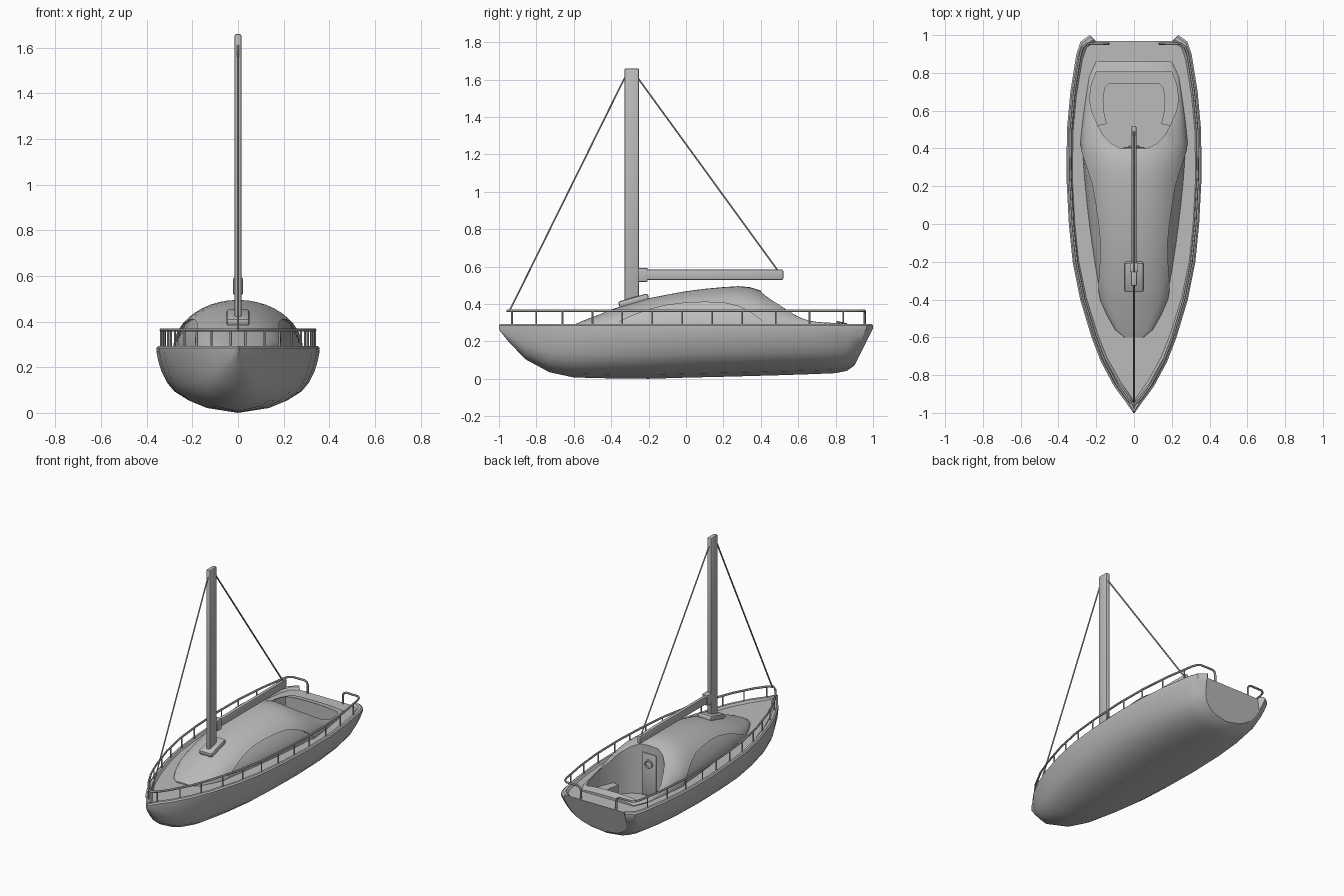
import bpy, bmesh, math
from mathutils import Vector

cube = bpy.data.objects.get("Cube")
if cube:
    bpy.data.objects.remove(cube, do_unlink=True)

grey = bpy.data.materials.new("plain_grey")
grey.use_nodes = True
COLOUR = (0.5, 0.5, 0.5, 1)
grey.diffuse_color = COLOUR
grey.node_tree.nodes["Principled BSDF"].inputs["Base Color"].default_value = COLOUR
parts = []


def add(name, data):
    ob = bpy.data.objects.new(name, data)
    bpy.context.scene.collection.objects.link(ob)
    data.materials.append(grey)
    parts.append(ob)
    return ob


def finish(name, bm):
    bmesh.ops.remove_doubles(bm, verts=bm.verts, dist=0.0004)
    bmesh.ops.recalc_face_normals(bm, faces=bm.faces)
    me = bpy.data.meshes.new(name)
    bm.to_mesh(me)
    bm.free()
    return add(name, me)


def loft(name, halves):
    """Skin mirrored half sections; each runs from the first edge to the centre line."""
    bm = bmesh.new()
    rings = []
    for half in halves:
        full = half + [(-x, y, z) for x, y, z in reversed(half[:-1])]
        rings.append([bm.verts.new(p) for p in full])
    for a, b in zip(rings, rings[1:]):
        for i in range(len(a)):
            j = (i + 1) % len(a)
            bm.faces.new((a[i], a[j], b[j], b[i]))
    bm.faces.new(rings[0])
    bm.faces.new(rings[-1])
    return finish(name, bm)


def prism(name, outline, bottom, top):
    bm = bmesh.new()
    face = bm.faces.new([bm.verts.new((x, y, bottom)) for x, y in outline])
    new = bmesh.ops.extrude_face_region(bm, geom=[face])["geom"]
    bmesh.ops.translate(bm, vec=(0, 0, top - bottom),
                        verts=[v for v in new if isinstance(v, bmesh.types.BMVert)])
    return finish(name, bm)


def block(name, centre, size, bevel, tilt=0):
    bm = bmesh.new()
    bmesh.ops.create_cube(bm, size=1)
    bmesh.ops.scale(bm, vec=size, verts=bm.verts)
    ob = finish(name, bm)
    ob.location = centre
    ob.rotation_euler.x = tilt
    mod = ob.modifiers.new("Bevel", "BEVEL")
    mod.width, mod.segments = bevel, 2
    return ob


def tube(name, points, radius):
    cu = bpy.data.curves.new(name, "CURVE")
    cu.dimensions = "3D"
    cu.bevel_depth, cu.bevel_resolution, cu.use_fill_caps = radius, 1, True
    sp = cu.splines.new("POLY")
    sp.points.add(len(points) - 1)
    for p, co in zip(sp.points, points):
        p.co = (*co, 1)
    return add(name, cu)


def mirrored(pts):
    return pts + [(-x, y) for x, y in reversed(pts)]


# Hull: sheer y, keel y, half width, keel height
STATIONS = [(-1, -1, .004, .262), (-.95, -.95, .038, .2), (-.86, -.86, .105, .105),
            (-.73, -.73, .175, .035), (-.6, -.6, .225, .007), (-.4, -.4, .285, .002),
            (-.2, -.2, .325, 0), (0, 0, .345, .006), (.25, .25, .358, .012),
            (.5, .5, .355, .019), (.7, .68, .337, .025), (.9, .8, .305, .03),
            (.965, .86, .283, .042), (1, .9, .235, .07)]
SECTION = [(1, 1), (.975, .83), (.935, .65), (.87, .47), (.78, .32), (.62, .18), (.42, .08), (0, 0)]
SHEER = .27
halves = []
for yt, yb, w, keel in STATIONS:
    half = [(max(w - d, w * .3), yt * (1 - d), z)
            for d, z in ((.032, .28), (.022, .293), (.008, .293), (0, .285))]
    for sx, sz in SECTION:
        half.append((w * sx, yb + (yt - yb) * sz, keel + (SHEER - keel) * sz))
    halves.append(half)
hull = loft("hull", halves)

# Cabin and coaming: y, half width, height above the deck
CABIN = [(-.6, .05, .003), (-.56, .1, .022), (-.48, .145, .052), (-.4, .18, .085),
         (-.35, .193, .102), (-.3, .205, .117), (-.2, .222, .145), (-.1, .237, .165),
         (0, .25, .183), (.1, .262, .196), (.2, .272, .205), (.28, .279, .21),
         (.34, .283, .205), (.39, .285, .19), (.43, .284, .174), (.5, .277, .145),
         (.55, .271, .115), (.62, .262, .08), (.7, .25, .05), (.78, .237, .03), (.86, .2, .012)]
DECK = .285
halves = []
for y, w, h in CABIN:
    # Side panels are sunk below an arched line
    t = (y - .13) / (.52 if y < .13 else .3)
    arch = .125 * max(0, 1 - abs(t) ** 2.5)
    sink = .014 * min(1, arch / .03)
    start = math.asin(arch / h)
    half = [(w - sink, y, DECK - .015)]
    for f in (0, .5, 1):
        half.append((w * math.sqrt(1 - (arch * f / h) ** 2) - sink, y, DECK + arch * f))
    for i in range(8):
        a = start + (math.pi / 2 - start) * i / 7
        half.append((w * math.cos(a) if i < 7 else 0, y, DECK + h * math.sin(a)))
    halves.append(half)
cabin = loft("cabin", halves)

# Cockpit well cut through cabin and hull
FLOOR = .12
sides = [(.19, .52), (.225, .6), (.235, .66), (.225, .74), (.2, .805)]
cutter = prism("cockpit_cutter", mirrored([(.07, .4), (.12, .425), (.16, .465)] + sides), FLOOR, 1)
cutter.hide_render = True
for ob in (hull, cabin):
    mod = ob.modifiers.new("Cockpit", "BOOLEAN")
    mod.operation, mod.solver, mod.object = "DIFFERENCE", "EXACT", cutter

# Cockpit fittings
inner = [(.13, .745), (.155, .72), (.163, .66), (.16, .6), (.145, .53)]
outline = sides + [(-x, y) for x, y in reversed(sides)]
outline += [(-x, y) for x, y in reversed(inner)] + inner
prism("cockpit_bench", outline, FLOOR - .005, .21)
block("cabin_door", (0, .401, .27), (.11, .012, .29), .003)
ring = [(.026 * math.cos(a), .409, .345 + .026 * math.sin(a))
        for a in (math.tau * i / 16 for i in range(16))]
tube("door_porthole", ring, .006).data.splines[0].use_cyclic_u = True

# Mast and boom
block("mast_foot", (0, -.28, .418), (.1, .165, .035), .012, math.radians(16))
block("mast", (0, -.29, 1.035), (.032, .08, 1.25), .011)
block("boom_bracket", (0, -.23, .555), (.044, .05, .075), .006)
block("boom", (0, .145, .556), (.026, .75, .056), .008)
tube("fore_stay", [(0, -.945, .36), (0, -.32, 1.625)], .005)
tube("back_stay", [(0, -.255, 1.605), (0, .49, .58)], .005)


# Railings
def half_width(y):
    for a, b in zip(STATIONS, STATIONS[1:]):
        if a[0] <= y <= b[0]:
            return a[2] + (b[2] - a[2]) * (y - a[0]) / (b[0] - a[0])


RAIL = .363
for side, s in (("left", 1), ("right", -1)):
    def at(y, z):
        return (s * (half_width(y) - .021), y, z)
    path = [(0, -.955, RAIL)]
    path += [at(y, RAIL) for y in (-.93, -.86, -.73, -.6, -.4, -.2, 0, .25, .5, .7, .9)]
    path += [(s * x, y, z) for x, y, z in ((.272, .935, RAIL), (.25, .953, RAIL), (.16, .955, RAIL),
                                           (.142, .955, RAIL - .008), (.135, .955, RAIL - .025),
                                           (.135, .955, .275))]
    tube(side + "_rail", path, .007)
    for i, y in enumerate((-.93, -.8, -.66, -.5, -.34, -.18, -.02, .14, .3, .48, .66, .84)):
        tube(f"{side}_rail_post_{i + 1}", [at(y, .275), at(y, RAIL)], .005)

# Apply modifiers and curves, drop the cutter, smooth the shading
bpy.ops.object.select_all(action="DESELECT")
for ob in parts:
    ob.select_set(True)
bpy.context.view_layer.objects.active = hull
bpy.ops.object.convert(target="MESH")
bpy.data.objects.remove(cutter, do_unlink=True)
bpy.ops.object.shade_smooth_by_angle(angle=math.radians(32))
